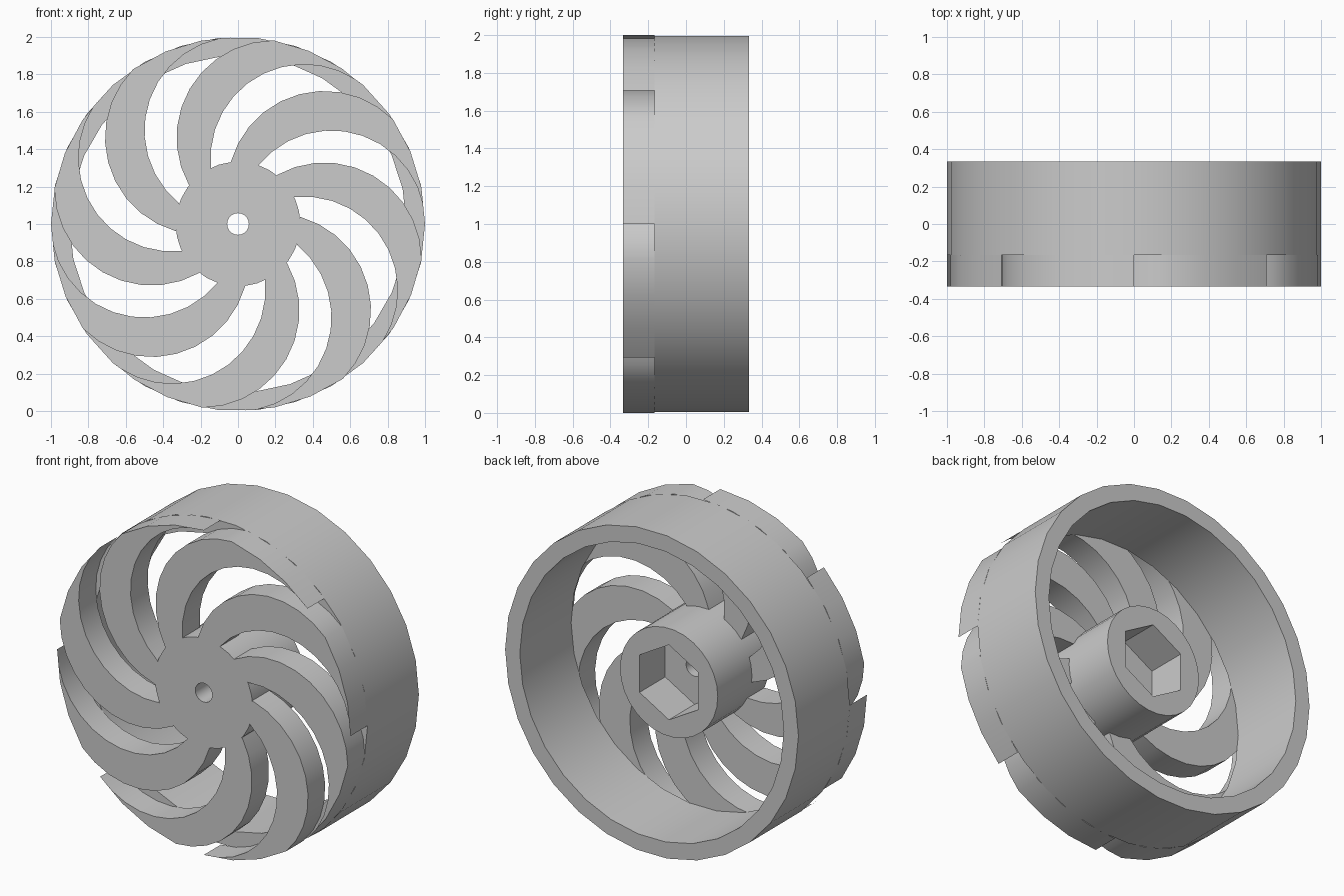
import bpy, bmesh
from math import sin, cos, acos, atan2, radians, hypot, pi
from mathutils import Matrix, Vector

if "Cube" in bpy.data.objects:
    bpy.data.objects.remove(bpy.data.objects["Cube"])

SIDES = 30
FRONT, MID, BACK = -1 / 3, -1 / 6, 1 / 3
HUB_R, RIM_IN = 1 / 3, 0.9
CENTRE = Vector((0, 0, 1))

grey = bpy.data.materials.new("light_grey")
grey.use_nodes = True
colour = (0.6, 0.6, 0.6, 1)
grey.diffuse_color = colour
grey.node_tree.nodes["Principled BSDF"].inputs["Base Color"].default_value = colour


def arc(cx, cz, r, start, end, steps):
    """Points along an arc in the wheel plane."""
    return [(cx + r * cos(start + (end - start) * i / steps),
             cz + r * sin(start + (end - start) * i / steps)) for i in range(steps + 1)]


def circle(r, sides, start=0.0):
    return arc(0, 0, r, start, start + 2 * pi, sides)[:-1]


def ring(bm, points, y):
    """Closed edge loop of the given outline at depth y."""
    verts = [bm.verts.new((x, y, z)) for x, z in points]
    edges = [bm.edges.new((verts[i - 1], verts[i])) for i in range(len(verts))]
    return verts, edges


def wall(bm, a, b):
    for i in range(len(a[0])):
        bm.faces.new((a[0][i - 1], a[0][i], b[0][i], b[0][i - 1]))


def cap(bm, *rings):
    edges = [e for r in rings for e in r[1]]
    bmesh.ops.triangle_fill(bm, edges=edges, use_beauty=True, normal=(0, 1, 0))


def finish(name, bm):
    bmesh.ops.recalc_face_normals(bm, faces=bm.faces)
    bmesh.ops.translate(bm, verts=bm.verts, vec=CENTRE)
    mesh = bpy.data.meshes.new(name)
    bm.to_mesh(mesh)
    bm.free()
    mesh.materials.append(grey)
    obj = bpy.data.objects.new(name, mesh)
    bpy.context.collection.objects.link(obj)
    bpy.ops.object.select_all(action="DESELECT")
    obj.select_set(True)
    bpy.context.view_layer.objects.active = obj
    bpy.ops.object.shade_smooth_by_angle(angle=radians(30))


# Rim: a plain band behind the spoke layer
bm = bmesh.new()
outer = [ring(bm, circle(1, SIDES), y) for y in (MID, BACK)]
inner = [ring(bm, circle(RIM_IN, SIDES), y) for y in (MID, BACK)]
wall(bm, *outer)
wall(bm, *inner)
for i in range(2):
    cap(bm, outer[i], inner[i])
finish("rim", bm)

# Hub: barrel with a hexagonal socket at the back and a small bore at the front
HUB_BACK, FLOOR = 1 / 6, -1 / 12
bm = bmesh.new()
barrel = [ring(bm, circle(HUB_R, SIDES), y) for y in (FRONT, HUB_BACK)]
bore = [ring(bm, circle(0.058, 20), y) for y in (FRONT, FLOOR)]
socket = [ring(bm, circle(0.231, 6, pi / 2), y) for y in (FLOOR, HUB_BACK)]
for pair in (barrel, bore, socket):
    wall(bm, *pair)
cap(bm, barrel[0], bore[0])
cap(bm, bore[1], socket[0])
cap(bm, socket[1], barrel[1])
finish("hub", bm)

# Spokes: curved blades whose tips run out along the rim's outer circle
R_IN, R_OUT, LEAN = 0.5, 0.52, radians(22.5)
cx, cz = R_IN * cos(LEAN), R_IN * sin(LEAN)


def meet(r):
    """Angle on the leading arc where it crosses radius r about the axle."""
    a = LEAN + acos((r * r + R_IN ** 2 - R_OUT ** 2) / (2 * r * R_IN))
    return a, atan2(r * sin(a) - cz, r * cos(a) - cx)


tip_angle, lead_start = meet(1)
hub_angle, lead_end = meet(HUB_R)
trail_start = 2 * acos(HUB_R)
outline = (arc(R_IN, 0, R_IN, trail_start, 0, 12)
           + arc(0, 0, 1, 0, tip_angle, 3)[1:]
           + arc(cx, cz, R_OUT, lead_start, lead_end, 10)[1:])

bm = bmesh.new()
for k in range(8):
    turn = Matrix.Rotation(k * pi / 4, 2)
    points = [tuple(turn @ Vector(p)) for p in outline]
    ends = [ring(bm, points, y) for y in (FRONT, MID)]
    wall(bm, *ends)
    for end in ends:
        bm.faces.new(end[0])
finish("spokes", bm)
